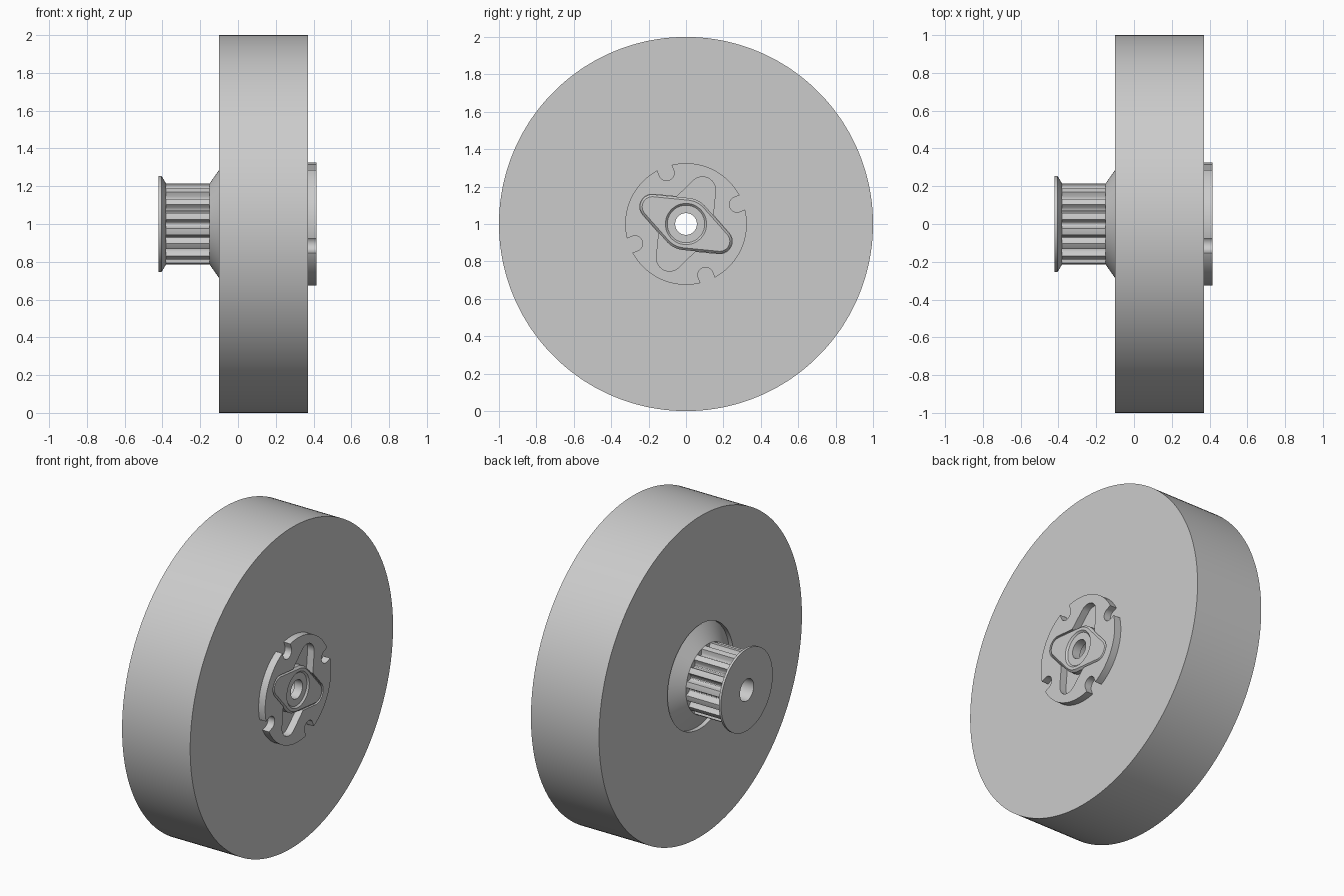
import bpy, bmesh
from math import sin, cos, tau, radians, pi

cube = bpy.data.objects.get("Cube")
if cube:
    bpy.data.objects.remove(cube, do_unlink=True)

grey = bpy.data.materials.new("plain grey")
grey.use_nodes = True
colour = (0.6, 0.6, 0.6, 1)
grey.diffuse_color = colour
grey.node_tree.nodes["Principled BSDF"].inputs["Base Color"].default_value = colour

AXIS_Z = 1.0
SEGMENTS = 192


def circle(r):
    return lambda a: (r * cos(a), r * sin(a))


def hull(discs, grow=0.0):
    """Outline of a band stretched round several discs (u, v, radius)."""
    def point(a):
        u, v, r = max(discs, key=lambda d: d[0] * cos(a) + d[1] * sin(a) + d[2])
        return u + (r + grow) * cos(a), v + (r + grow) * sin(a)
    return point


def finish(obj):
    obj.data.shade_smooth()
    obj.data.set_sharp_from_angle(angle=radians(28))


def loft(name, rings, closed=True):
    """Skin (x, outline) rings along the axle; closed joins last to first, otherwise cap."""
    bm = bmesh.new()
    loops = []
    for x, outline in rings:
        points = [outline(tau * (i + 0.5) / SEGMENTS) for i in range(SEGMENTS)]
        loops.append([bm.verts.new((x, u, AXIS_Z + v)) for u, v in points])
    pairs = list(zip(loops, loops[1:]))
    if closed:
        pairs.append((loops[-1], loops[0]))
    else:
        bm.faces.new(loops[0])
        bm.faces.new(loops[-1])
    for a, b in pairs:
        for i in range(SEGMENTS):
            j = (i + 1) % SEGMENTS
            bm.faces.new((a[i], a[j], b[j], b[i]))
    bmesh.ops.remove_doubles(bm, verts=bm.verts, dist=1e-5)
    bmesh.ops.recalc_face_normals(bm, faces=bm.faces)
    mesh = bpy.data.meshes.new(name)
    bm.to_mesh(mesh)
    bm.free()
    mesh.materials.append(grey)
    obj = bpy.data.objects.new(name, mesh)
    bpy.context.collection.objects.link(obj)
    finish(obj)
    return obj


def lathe(name, profile):
    return loft(name, [(x, circle(r)) for x, r in profile])


def cut(obj, cutters):
    for c in cutters:
        c.hide_render = True
        mod = obj.modifiers.new("cut", "BOOLEAN")
        mod.operation, mod.solver, mod.object = "DIFFERENCE", "EXACT", c
    graph = bpy.context.evaluated_depsgraph_get()
    mesh = bpy.data.meshes.new_from_object(obj.evaluated_get(graph))
    obj.modifiers.clear()
    obj.data = mesh
    for c in cutters:
        bpy.data.objects.remove(c, do_unlink=True)
    finish(obj)


# Wheel with a shallow recess behind the pulley
lathe("wheel", [(-0.1, 1), (0.37, 1), (0.37, 0.068), (-0.07, 0.068),
                (-0.07, 0.325), (-0.1, 0.325)])

# Pulley end flange and the flared collar against the wheel
lathe("pulley_flange", [(-0.42, 0.068), (-0.42, 0.255), (-0.405, 0.255),
                        (-0.38, 0.213), (-0.38, 0.068)])
lathe("pulley_collar", [(-0.15, 0.068), (-0.15, 0.215), (-0.073, 0.325),
                        (-0.06, 0.325), (-0.06, 0.068)])

# Toothed pulley with rounded grooves
TEETH = 16


def tooth_outline(a):
    wave = cos(TEETH * a)
    r = 0.215 - 0.036 * max(0.0, wave + 0.2) ** 0.5 / 1.2 ** 0.5
    return r * cos(a), r * sin(a)


loft("pulley_teeth", [(-0.385, circle(0.068)), (-0.385, tooth_outline),
                      (-0.145, tooth_outline), (-0.145, circle(0.068))])

# Diamond shaped outlines for the boss and the crosswise slot
boss = [(0, 0, 0.14), (-0.18, 0.092, 0.066), (0.18, -0.092, 0.066)]
slot = [(0, 0, 0.14), (0.088, 0.182, 0.07), (-0.088, -0.182, 0.07)]

# Hub plate with slot, boss opening and four rim notches
plate = loft("hub_plate", [(0.365, circle(0.325)), (0.415, circle(0.325)),
                           (0.415, hull(slot)), (0.365, hull(slot))])
cutters = [loft("boss_cutter", [(0.3, hull(boss, 0.001)), (0.5, hull(boss, 0.001))], False)]
for k in range(4):
    a = radians(21) + k * pi / 2
    notch = [(r * cos(a), r * sin(a), 0.041) for r in (0.292, 0.4)]
    cutters.append(loft("notch_cutter", [(0.3, hull(notch)), (0.5, hull(notch))], False))
cut(plate, cutters)

# Chamfered boss with a stepped bore
loft("hub_boss", [(0.35, hull(boss)), (0.403, hull(boss)), (0.415, hull(boss, -0.012)),
                  (0.415, circle(0.11)), (0.405, circle(0.1)),
                  (0.405, circle(0.058)), (0.35, circle(0.058))])
